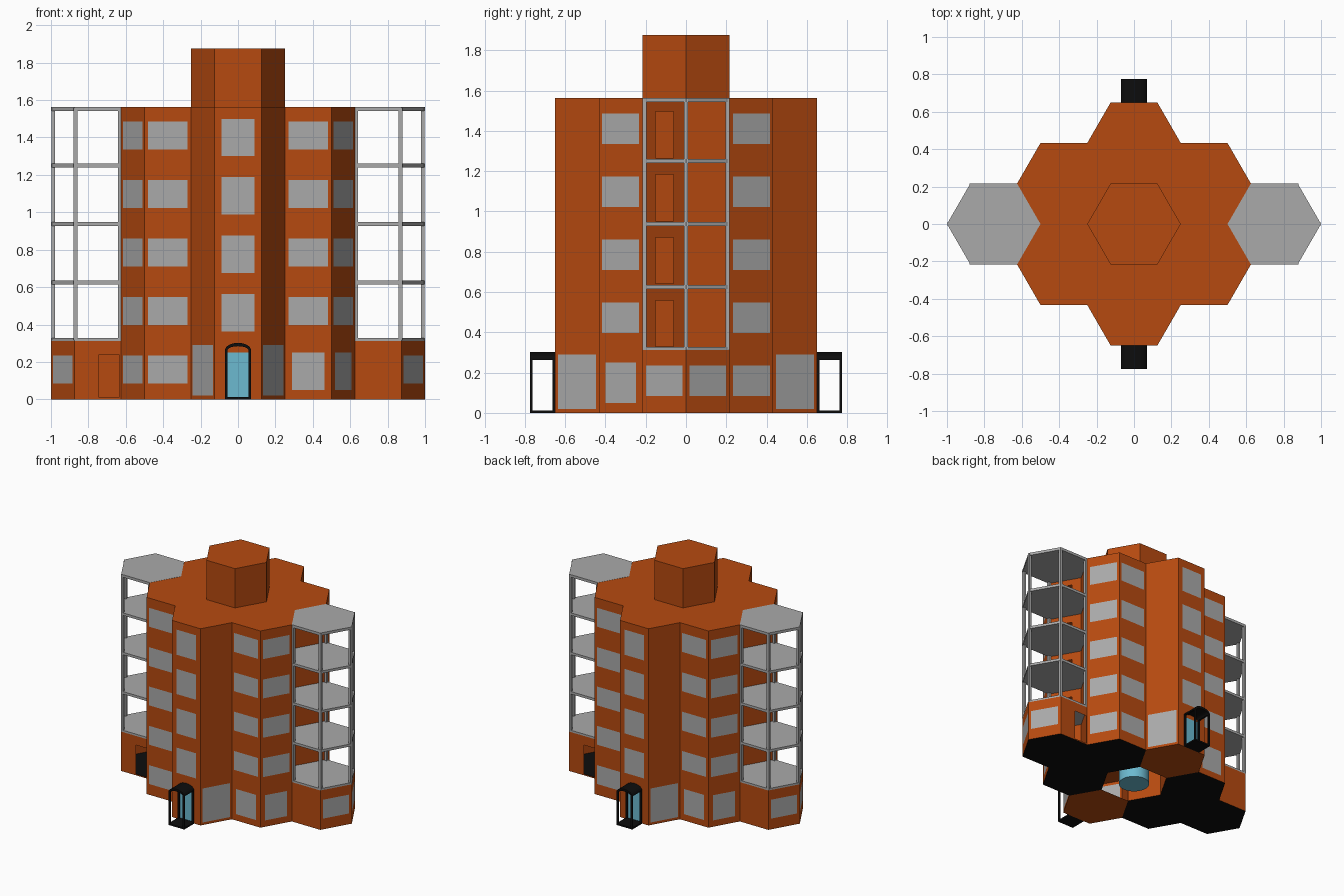
import bpy, bmesh, math
from mathutils import Vector, Matrix

if "Cube" in bpy.data.objects:
    bpy.data.objects.remove(bpy.data.objects["Cube"])

R = 0.25                      # hexagon radius
A = R * math.sqrt(3) / 2      # hexagon apothem
ST = 0.3125                   # storey height
TOP = 5 * ST
BRICK, GREY, GLASS, BLACK, OPEN = 0, 1, 2, 3, -1


def material(name, color):
    m = bpy.data.materials.new(name)
    m.use_nodes = True
    m.diffuse_color = (*color, 1)
    m.node_tree.nodes["Principled BSDF"].inputs["Base Color"].default_value = (*color, 1)
    return m


MATS = [material("brick", (0.47, 0.068, 0.005)),
        material("concrete_grey", (0.40, 0.40, 0.40)),
        material("cyan_glass", (0.15, 0.49, 0.63)),
        material("black", (0.004, 0.004, 0.004))]


def finish(name, bm, mats=MATS):
    bmesh.ops.remove_doubles(bm, verts=bm.verts, dist=1e-5)
    me = bpy.data.meshes.new(name)
    bm.to_mesh(me)
    bm.free()
    for m in mats:
        me.materials.append(m)
    ob = bpy.data.objects.new(name, me)
    bpy.context.collection.objects.link(ob)
    return ob


def hexagon(cx=0, cy=0, r=R):
    return [(cx + r * math.cos(i * math.pi / 3), cy + r * math.sin(i * math.pi / 3))
            for i in range(6)]


def polygon(bm, pts, z, mat=BRICK):
    f = bm.faces.new([bm.verts.new((x, y, z)) for x, y in pts])
    f.material_index = mat
    return f


def prism(bm, pts, z0, z1, mat=BRICK):
    n = len(pts)
    polygon(bm, pts[::-1], z0, mat)
    polygon(bm, pts, z1, mat)
    for i in range(n):
        wall(bm, pts[i], pts[(i + 1) % n], z0, z1, base=mat)


def box(bm, center, size, mat=BRICK):
    (x, y, z), (a, b, c) = center, (s / 2 for s in size)
    prism(bm, [(x - a, y - b), (x + a, y - b), (x + a, y + b), (x - a, y + b)], z - c, z + c, mat)


def wall(bm, p, q, z0, z1, panels=(), base=BRICK):
    """Flat wall split around panels (u0, u1, z0, z1, material); OPEN leaves a hole."""
    p, q = Vector(p), Vector(q)
    us = sorted({0, 1, *(u for w in panels for u in w[:2])})
    zs = sorted({z0, z1, *(z for w in panels for z in w[2:4])})
    for ua, ub in zip(us, us[1:]):
        for za, zb in zip(zs, zs[1:]):
            u, z = (ua + ub) / 2, (za + zb) / 2
            mat = base
            for w in panels:
                if w[0] < u < w[1] and w[2] < z < w[3]:
                    mat = w[4]
            if mat == OPEN:
                continue
            a, b = p.lerp(q, ua), p.lerp(q, ub)
            f = bm.faces.new([bm.verts.new(c) for c in
                              ((*a, za), (*b, za), (*b, zb), (*a, zb))])
            f.material_index = mat


def stack(u0, u1, low, high, storeys, mat=GREY):
    return [(u0, u1, k * ST + low, k * ST + high, mat) for k in storeys]


def half_turn(bm):
    """Add a copy turned half way round the vertical axis."""
    dup = bmesh.ops.duplicate(bm, geom=bm.verts[:] + bm.edges[:] + bm.faces[:])
    verts = [g for g in dup["geom"] if isinstance(g, bmesh.types.BMVert)]
    bmesh.ops.rotate(bm, verts=verts, cent=(0, 0, 0), matrix=Matrix.Rotation(math.pi, 3, 'Z'))


# Window patterns for each side of half the outline
upper = range(1, 5)
plain = stack(0.08, 0.92, 0.085, 0.235, range(5))
tall_ground = stack(0.08, 0.92, 0.085, 0.235, upper) + stack(0.15, 0.85, 0.05, 0.25, [0])
lobby = stack(0.06, 0.94, 0.02, 0.29, [0])
entrance = stack(0.15, 0.85, 0.05, 0.25, upper) + [(0.26, 0.74, 0.01, 0.25, GLASS)]
balcony_doors = stack(0.3, 0.71, 0.016, 0.245, upper, OPEN)
sides = [(), plain, plain, lobby, entrance, lobby, tall_ground, tall_ground, balcony_doors]
half = [(2 * R, 0), (2.5 * R, A), (2 * R, 2 * A), (R, 2 * A), (R / 2, 3 * A)]
half += [(-x, y) for x, y in half[::-1]]
outline = half[:-1] + [(-x, -y) for x, y in half[:-1]]

# Outer walls
bm = bmesh.new()
for p, q, panels in zip(half, half[1:], sides):
    wall(bm, p, q, 0, TOP, panels)
half_turn(bm)
finish("outer_walls", bm)

# Roof and storey floors
bm = bmesh.new()
for k in range(1, 6):
    polygon(bm, outline, k * ST)
finish("floors_and_roof", bm)

# Roof tower
bm = bmesh.new()
prism(bm, hexagon(), TOP, 6 * ST)
finish("roof_tower", bm)

# Ground floors, left open under the central hall
bm = bmesh.new()
polygon(bm, hexagon(0, 2 * A)[::-1], 0, BRICK)
polygon(bm, hexagon(1.5 * R, A)[::-1], 0, BLACK)
polygon(bm, hexagon(-1.5 * R, A)[::-1], 0, BLACK)
polygon(bm, hexagon(3 * R, 0)[::-1], 0, BLACK)
half_turn(bm)
finish("ground_floors", bm)

# Inner walls between the hall and the wings
bm = bmesh.new()
core = hexagon()
for i in range(6):
    wall(bm, core[i], core[(i + 1) % 6], 0 if i % 3 != 1 else ST, TOP)
wall(bm, (R / 2, A), (R, 2 * A), 0, TOP)
wall(bm, (-R / 2, A), (-R, 2 * A), 0, TOP)
wall(bm, (R / 2, -A), (R, -2 * A), 0, TOP)
wall(bm, (-R / 2, -A), (-R, -2 * A), 0, TOP)
finish("inner_walls", bm)

# Glass lift shaft
bpy.ops.mesh.primitive_cylinder_add(vertices=32, radius=0.11, depth=TOP - 0.01,
                                    location=(0, 0, TOP / 2 - 0.005))
lift = bpy.context.object
lift.name = "lift_shaft"
lift.data.materials.append(MATS[GLASS])
bpy.ops.object.shade_smooth_by_angle()

# Rooms under the balconies
bm = bmesh.new()
ring = hexagon(3 * R, 0)
window = stack(0.08, 0.92, 0.085, 0.235, [0])
door = stack(0.528, 0.956, 0.01, 0.24, [0], OPEN)
for i, panels in ((4, ()), (5, window), (0, window), (1, door)):
    wall(bm, ring[i], ring[(i + 1) % 6], 0, ST, panels)
half_turn(bm)
finish("balcony_rooms", bm)

# Balcony slabs
bm = bmesh.new()
prism(bm, ring, ST, ST + 0.015, GREY)
for k in range(2, 5):
    prism(bm, ring, k * ST - 0.01, k * ST + 0.01, GREY)
prism(bm, ring, TOP - 0.02, TOP + 0.001, GREY)
half_turn(bm)
finish("balcony_slabs", bm)

# Balcony posts on the five free corners
bm = bmesh.new()
for i, (x, y) in enumerate(hexagon(3 * R, 0, R - 0.012)):
    if i != 3:
        box(bm, (x, y, 3 * ST), (0.02, 0.02, 4 * ST - 0.01), GREY)
half_turn(bm)
finish("balcony_posts", bm)

# Entrance porches: base, posts and arched canopy
bm = bmesh.new()
y0, y1 = 3 * A, 3 * A + 0.125
box(bm, (0, (y0 + y1) / 2, 0.006), (0.14, y1 - y0, 0.012), BLACK)
for x in (-0.063, 0.063):
    for y in (y0 + 0.006, y1 - 0.006):
        box(bm, (x, y, 0.135), (0.014, 0.012, 0.27), BLACK)
steps = 12
angles = [math.pi * i / steps for i in range(steps + 1)]
arch = [(0.07 * math.cos(a), 0.262 + 0.04 * math.sin(a)) for a in angles]
arch += [(0.056 * math.cos(a), 0.262 + 0.022 * math.sin(a)) for a in angles[::-1]]
face = bm.faces.new([bm.verts.new((x, y0, z)) for x, z in arch])
face.material_index = BLACK
out = bmesh.ops.extrude_face_region(bm, geom=[face], use_keep_orig=True)
moved = [g for g in out["geom"] if isinstance(g, bmesh.types.BMVert)]
bmesh.ops.translate(bm, verts=moved, vec=(0, y1 - y0, 0))
for f in bm.faces:
    f.material_index = BLACK
half_turn(bm)
bmesh.ops.recalc_face_normals(bm, faces=bm.faces)
finish("entrance_porches", bm)
